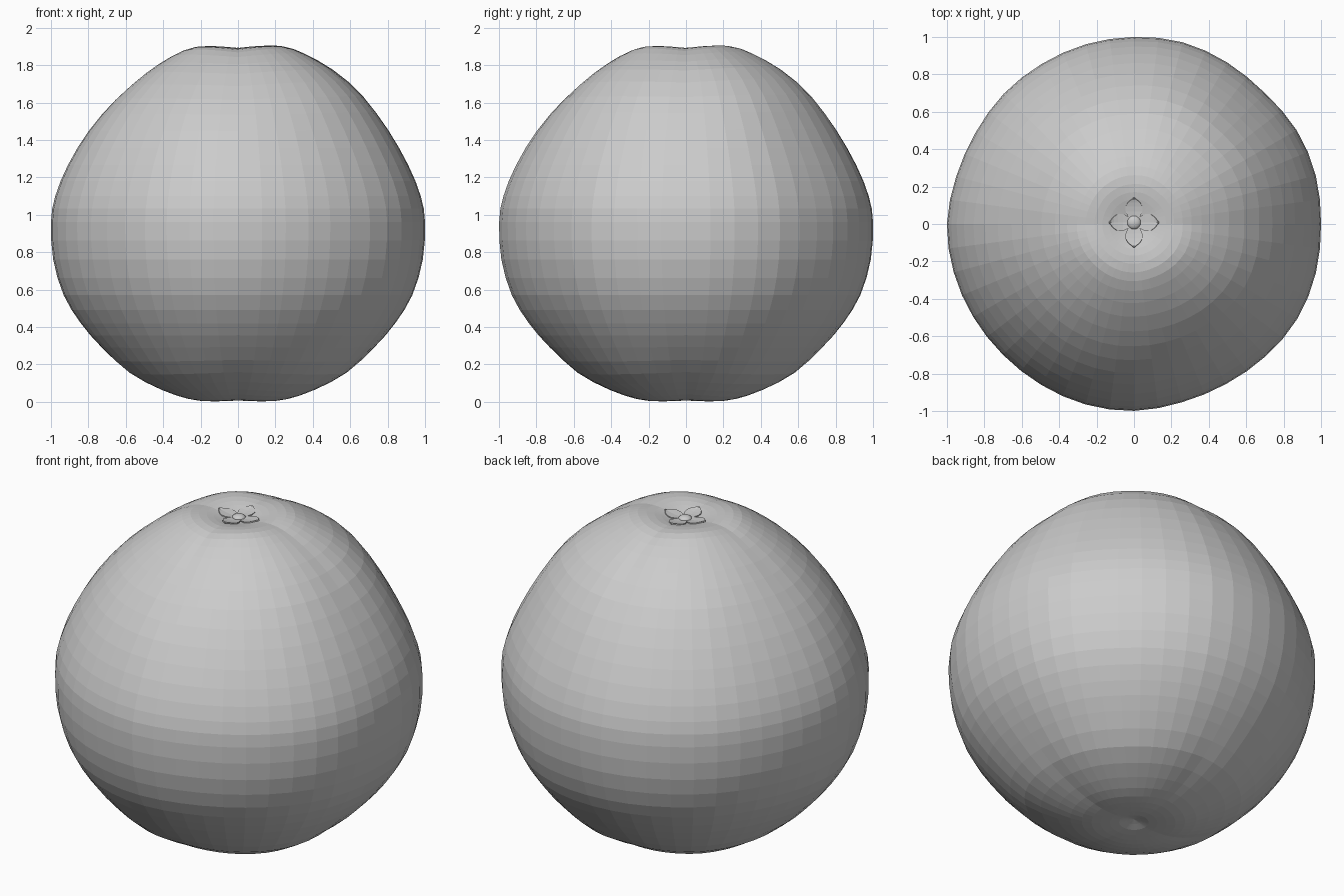
import bpy, math

if "Cube" in bpy.data.objects:
    bpy.data.objects.remove(bpy.data.objects["Cube"])

SEGS = 48
MID = .95
# half profile (radius, height) from top dimple to bottom dimple
PROFILE = [(0, 1.86), (.05, 1.864), (.1, 1.876), (.17, 1.889), (.26, 1.884), (.36, 1.847),
           (.5, 1.76), (.66, 1.62), (.8, 1.45), (.91, 1.265), (.977, 1.1), (1, .96),
           (.988, .76), (.932, .57), (.84, .42), (.73, .295), (.58, .162), (.41, .07),
           (.28, .024), (.18, .008), (.08, .01), (0, .03)]
# uneven girth every 15 degrees
GIRTH = [1, 1.006, 1.004, .99, .997, 1.006, 1, .995, .988, .985, .978, .984,
         1, .998, .993, .99, .993, .999, .999, .987, .987, .998, 1.01, 1.007]


def spline(a, b, c, d, t):
    return .5 * (2*b + (c-a)*t + (2*a-5*b+4*c-d)*t*t + (3*b-a-3*c+d)*t**3)


def make(name, verts, faces):
    me = bpy.data.meshes.new(name)
    me.from_pydata(verts, [], faces)
    ob = bpy.data.objects.new(name, me)
    bpy.context.collection.objects.link(ob)
    return ob


def bulge(r, z, a):
    """Outward swelling of the shoulders, strongest on the diagonals."""
    polar = math.degrees(math.atan2(r, z - MID))
    top = math.exp(-((polar - 38) / 18) ** 2)
    low = math.exp(-((polar - 146) / 17) ** 2)
    diag = abs(math.sin(2 * a))
    return top * (.003 + .018 * diag + .018 * math.cos(a - math.pi / 4)) + low * (.004 + .016 * diag)


# fruit body: lathed profile with four soft lobes around each pole
mirrored = [(-PROFILE[1][0], PROFILE[1][1])] + PROFILE + [(-PROFILE[-2][0], PROFILE[-2][1])]
rings = []
for i in range(1, len(mirrored) - 2):
    for t in (0, .5):
        rings.append(tuple(spline(*[mirrored[i+k][ax] for k in (-1, 0, 1, 2)], t) for ax in (0, 1)))
rings = rings[1:]

verts = [(0, 0, PROFILE[0][1])]
for r, z in rings:
    for j in range(SEGS):
        a = 2 * math.pi * j / SEGS
        k, t = divmod(j * 24 / SEGS, 1)
        g = spline(*[GIRTH[(int(k) + n) % 24] for n in (-1, 0, 1, 2)], t)
        lobe = math.exp(-((r - .28) / .11) ** 2) * abs(math.sin(2 * a))
        s = 1 + bulge(r, z, a)
        h = MID + (z - MID) * s + (.013 if z > 1 else -.006) * lobe
        verts.append((r * g * s * math.cos(a), r * g * s * math.sin(a), max(h, 0)))
verts.append((0, 0, PROFILE[-1][1]))
last = len(verts) - 1
faces = []
for j in range(SEGS):
    n = (j + 1) % SEGS
    faces.append((0, 1 + j, 1 + n))
    for i in range(len(rings) - 1):
        p = 1 + i * SEGS
        faces.append((p + j, p + SEGS + j, p + SEGS + n, p + n))
    p = 1 + (len(rings) - 1) * SEGS
    faces.append((p + j, last, p + n))
make("fruit_body", verts, faces)

# calyx: four pointed sepals lying in the top dimple
LEAF = [(.015, .02), (.035, .034), (.06, .045), (.085, .046), (.108, .032), (.122, .015), (.132, .002)]
for q in range(4):
    a = q * math.pi / 2
    c, s = math.cos(a), math.sin(a)
    v, f = [], []
    for d, w in LEAF:
        for side in (-1, 0, 1):
            y = side * w
            z = 1.869 + 1.1 * d * d + (.003 if side else 0)
            v.append((c*d - s*y, s*d + c*y + .008, z))
    for i in range(len(LEAF) - 1):
        for k in (0, 1):
            b = i * 3 + k
            f.append((b, b + 3, b + 4, b + 1))
    ob = make("sepal_%d" % (q + 1), v, f)
    m = ob.modifiers.new("thickness", 'SOLIDIFY')
    m.thickness = .006
    m.offset = 0

# stem nub
bpy.ops.mesh.primitive_uv_sphere_add(segments=16, ring_count=10, radius=.037, location=(0, .008, 1.871))
nub = bpy.context.object
nub.name = "stem_nub"
nub.scale.z = .55
bpy.ops.object.shade_smooth()
